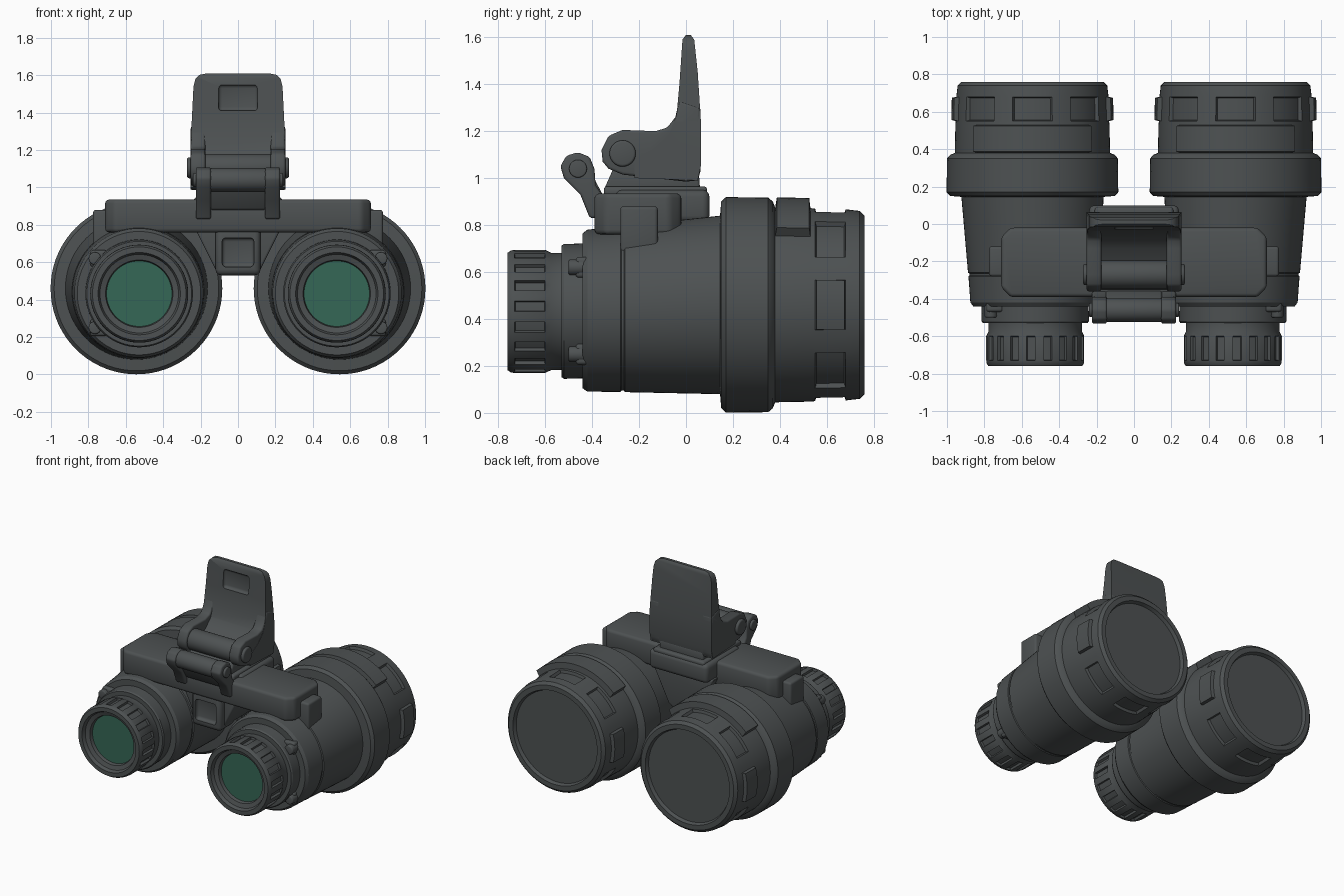
import bpy, bmesh, math
from mathutils import Vector

cube = bpy.data.objects.get("Cube")
if cube:
    bpy.data.objects.remove(cube, do_unlink=True)


def material(name, rgb):
    m = bpy.data.materials.new(name)
    m.use_nodes = True
    m.diffuse_color = (*rgb, 1)
    bsdf = next(n for n in m.node_tree.nodes if n.type == 'BSDF_PRINCIPLED')
    bsdf.inputs["Base Color"].default_value = (*rgb, 1)
    bsdf.inputs["Roughness"].default_value = 0.7
    return m


GREY = material("dark grey", (0.075, 0.083, 0.085))
GREEN = material("green glass", (0.036, 0.135, 0.092))


def finish(name, bm, mirror=False, angle=35):
    """Turn a bmesh into a shaded object, optionally mirrored across x."""
    bmesh.ops.recalc_face_normals(bm, faces=bm.faces)
    mesh = bpy.data.meshes.new(name)
    bm.to_mesh(mesh)
    bm.free()
    mesh.materials.append(GREY)
    mesh.materials.append(GREEN)
    ob = bpy.data.objects.new(name, mesh)
    bpy.context.collection.objects.link(ob)
    activate(ob)
    bpy.ops.object.shade_smooth_by_angle(angle=math.radians(angle))
    if mirror:
        ob.modifiers.new("mirror", 'MIRROR')
    return ob


def activate(ob):
    bpy.ops.object.select_all(action='DESELECT')
    ob.select_set(True)
    bpy.context.view_layer.objects.active = ob


def prism(name, pts, axis, lo, hi, bevel=0.012, mirror=False):
    """Extrude a 2D outline along an axis and round its edges."""
    def place(p, d):
        return {'x': (d, *p), 'y': (p[0], d, p[1]), 'z': (*p, d)}[axis]
    bm = bmesh.new()
    ends = [[bm.verts.new(place(p, d)) for p in pts] for d in (lo, hi)]
    for ring in ends:
        bm.faces.new(ring)
    for i in range(len(pts)):
        j = (i + 1) % len(pts)
        bm.faces.new((ends[0][i], ends[0][j], ends[1][j], ends[1][i]))
    bmesh.ops.recalc_face_normals(bm, faces=bm.faces)
    if bevel:
        sharp = [e for e in bm.edges if e.calc_face_angle() > 0.6]
        bmesh.ops.bevel(bm, geom=sharp, offset=bevel, segments=3,
                        profile=0.5, affect='EDGES', clamp_overlap=True)
    return finish(name, bm, mirror)


def box(name, x, y, z, bevel=0.015, mirror=False):
    pts = [(x[0], y[0]), (x[1], y[0]), (x[1], y[1]), (x[0], y[1])]
    return prism(name, pts, 'z', z[0], z[1], bevel, mirror)


def disc(cx, cy, r, n=28):
    return [(cx + r * math.cos(2 * math.pi * i / n),
             cy + r * math.sin(2 * math.pi * i / n)) for i in range(n)]


def boolean(ob, cutter, operation='DIFFERENCE'):
    """Apply a boolean and discard the cutter."""
    mod = ob.modifiers.new("cut", 'BOOLEAN')
    mod.object, mod.operation, mod.solver = cutter, operation, 'EXACT'
    activate(ob)
    bpy.ops.object.modifier_move_to_index(modifier="cut", index=0)
    bpy.ops.object.modifier_apply(modifier="cut")
    bpy.data.objects.remove(cutter, do_unlink=True)
    bpy.ops.object.shade_smooth_by_angle(angle=math.radians(35))


# Barrels: one lathed profile of (y, radius), with grips and windows inset
SEG = 72
GRIP, COLLAR, WINDOW = (-0.73, 0.262), (0.38, 0.415), (0.55, 0.41)
profile = [(-0.70, 0.175), (-0.725, 0.18), (-0.735, 0.21), (-0.76, 0.22),
           (-0.76, 0.25), (-0.745, 0.26), GRIP, (-0.6, 0.262),
           (-0.575, 0.25), (-0.53, 0.25), (-0.53, 0.28), (-0.52, 0.287),
           (-0.44, 0.287), (-0.44, 0.33), (-0.42, 0.345), (-0.28, 0.352),
           (-0.275, 0.347), (-0.265, 0.347), (-0.26, 0.354), (0.145, 0.38),
           (0.15, 0.44), (0.17, 0.459), (0.35, 0.457), (0.37, 0.44),
           COLLAR, (0.53, 0.412), WINDOW, (0.68, 0.407),
           (0.74, 0.40), (0.76, 0.38), (0.76, 0.345), (0.735, 0.335)]


def axis_at(y):
    t = min(max((y + 0.5) / 0.65, 0), 1)
    return 0.528 + 0.015 * t, 0.432 + 0.028 * t


bm = bmesh.new()
rings = []
for y, r in profile:
    cx, cz = axis_at(y)
    rings.append([bm.verts.new((x, y, z)) for x, z in disc(cx, cz, r, SEG)])
rows = [[bm.faces.new((a[j], a[(j + 1) % SEG], b[(j + 1) % SEG], b[j]))
         for j in range(SEG)] for a, b in zip(rings, rings[1:])]
lens = bm.faces.new(rings[0])
lens.material_index = 1
bm.faces.new(rings[-1])
bmesh.ops.recalc_face_normals(bm, faces=bm.faces)
degrees = [(j + 0.5) * 360 / SEG for j in range(SEG)]


def push(row_start, test, depth, thickness=0.006):
    row = rows[profile.index(row_start)]
    faces = [f for f, a in zip(row, degrees) if test(a)]
    bmesh.ops.inset_region(bm, faces=faces, thickness=thickness,
                           depth=depth, use_even_offset=True)


push(GRIP, lambda a: int(a // 5) % 4 < 2, -0.016, 0.003)
push(COLLAR, lambda a: abs(a - 90) < 47, 0.043)
push(WINDOW, lambda a: abs((a + 45) % 90 - 45) > 30 or abs(a - 90) < 15
     or abs(a - 270) < 15, -0.02)
push(WINDOW, lambda a: abs((a + 90) % 180 - 90) < 15, 0.024)
finish("barrels", bm, mirror=True, angle=32)

# Small screw bosses beside the eyepieces
for label, z in (("upper", 0.62), ("lower", 0.25)):
    prism(label + "_screws", disc(0.765, z, 0.034, 16), 'y',
          -0.5, -0.4, 0.008, True)
    box(label + "_screw_lugs", (0.70, 0.79), (-0.47, -0.4),
        (z - 0.045, z + 0.045), 0.015, True)

# Bridge joining the two barrels
bridge = [(-0.71, -0.34), (-0.66, -0.39), (0.66, -0.39), (0.71, -0.34),
          (0.71, -0.07), (0.66, -0.02), (-0.66, -0.02), (-0.71, -0.07)]
prism("bridge", bridge, 'z', 0.76, 0.935, 0.02)
box("bridge_side_lugs", (0.62, 0.775), (-0.28, -0.12), (0.68, 0.88), 0.015, True)
box("bridge_rear_block", (-0.24, 0.24), (-0.3, 0.1), (0.81, 0.95), 0.03)
web = [(-0.25, 0.82), (-0.19, 0.7), (-0.12, 0.56), (-0.08, 0.53),
       (0.08, 0.53), (0.12, 0.56), (0.19, 0.7), (0.25, 0.82)]
prism("bridge_web", web, 'y', -0.33, 0.04)
block = box("centre_block", (-0.12, 0.12), (-0.38, -0.2), (0.53, 0.79), 0.03)
boolean(block, box("pocket", (-0.085, 0.085), (-0.5, -0.35), (0.575, 0.73), 0.02))

# Front latch with its roller
latch = [(-0.35, 0.83), (-0.41, 0.83), (-0.45, 0.93), (-0.52, 1.0),
         (-0.535, 1.05), (-0.51, 1.095), (-0.46, 1.11), (-0.41, 1.09),
         (-0.39, 1.04), (-0.385, 0.97), (-0.35, 0.92)]
prism("latch_arms", latch, 'x', 0.145, 0.225, 0.012, True)
prism("latch_roller", disc(-0.46, 1.04, 0.063), 'x', -0.15, 0.15, 0.008)
prism("latch_pins", disc(-0.46, 1.04, 0.038, 20), 'x', 0.2, 0.24, 0.006, True)
tongue = [(-0.34, 0.88), (-0.40, 0.88), (-0.485, 1.02), (-0.42, 1.05), (-0.36, 0.94)]
prism("latch_tongue", tongue, 'x', -0.15, 0.15)

# Mount base
box("mount_foot", (-0.21, 0.21), (-0.35, 0.09), (0.92, 0.965), 0.015)
base = [(-0.35, 0.95), (0.06, 0.95), (0.055, 1.02), (-0.31, 1.04)]
prism("mount_base", base, 'x', -0.18, 0.18)

# Hinge cheeks with triangular pockets
cheek = [(-0.33, 1.04), (-0.27, 1.015), (0.0, 0.985), (0.05, 0.99),
         (0.062, 1.03), (0.062, 1.3), (-0.03, 1.33), (-0.045, 1.26),
         (-0.08, 1.215), (-0.13, 1.2), (-0.27, 1.205), (-0.33, 1.18),
         (-0.36, 1.12), (-0.355, 1.07)]
cheeks = prism("hinge_cheeks", cheek, 'x', 0.175, 0.253, 0.012, True)
pocket = [(-0.165, 1.06), (0.02, 1.02), (0.035, 1.05), (0.02, 1.24),
          (-0.05, 1.2), (-0.08, 1.15), (-0.16, 1.1)]
boolean(cheeks, prism("cheek_pocket", pocket, 'x', 0.23, 0.3, 0))
prism("hinge_pins", disc(-0.27, 1.105, 0.056), 'x', 0.2, 0.272, 0.01, True)
prism("hinge_roller", disc(-0.27, 1.105, 0.075), 'x', -0.19, 0.19, 0.01)

# Upright plate: side profile trimmed by a rounded front outline
side = [(-0.22, 1.0), (0.05, 0.99), (0.063, 1.05), (0.063, 1.25),
        (0.05, 1.45), (0.035, 1.59), (0.02, 1.61), (0.0, 1.61),
        (-0.015, 1.59), (-0.028, 1.4), (-0.04, 1.27), (-0.07, 1.19),
        (-0.13, 1.13), (-0.22, 1.08)]
plate = prism("upright_plate", side, 'x', -0.3, 0.3, 0)
half = [(0.253, 0.9), (0.255, 1.2), (0.238, 1.54), (0.228, 1.58),
        (0.205, 1.602), (0.17, 1.609)]
outline = half + [(-x, z) for x, z in reversed(half)]
boolean(plate, prism("outline", outline, 'y', -0.4, 0.3, 0), 'INTERSECT')
boolean(plate, box("slot", (-0.105, 0.105), (-0.2, -0.004), (1.41, 1.55), 0.02))
